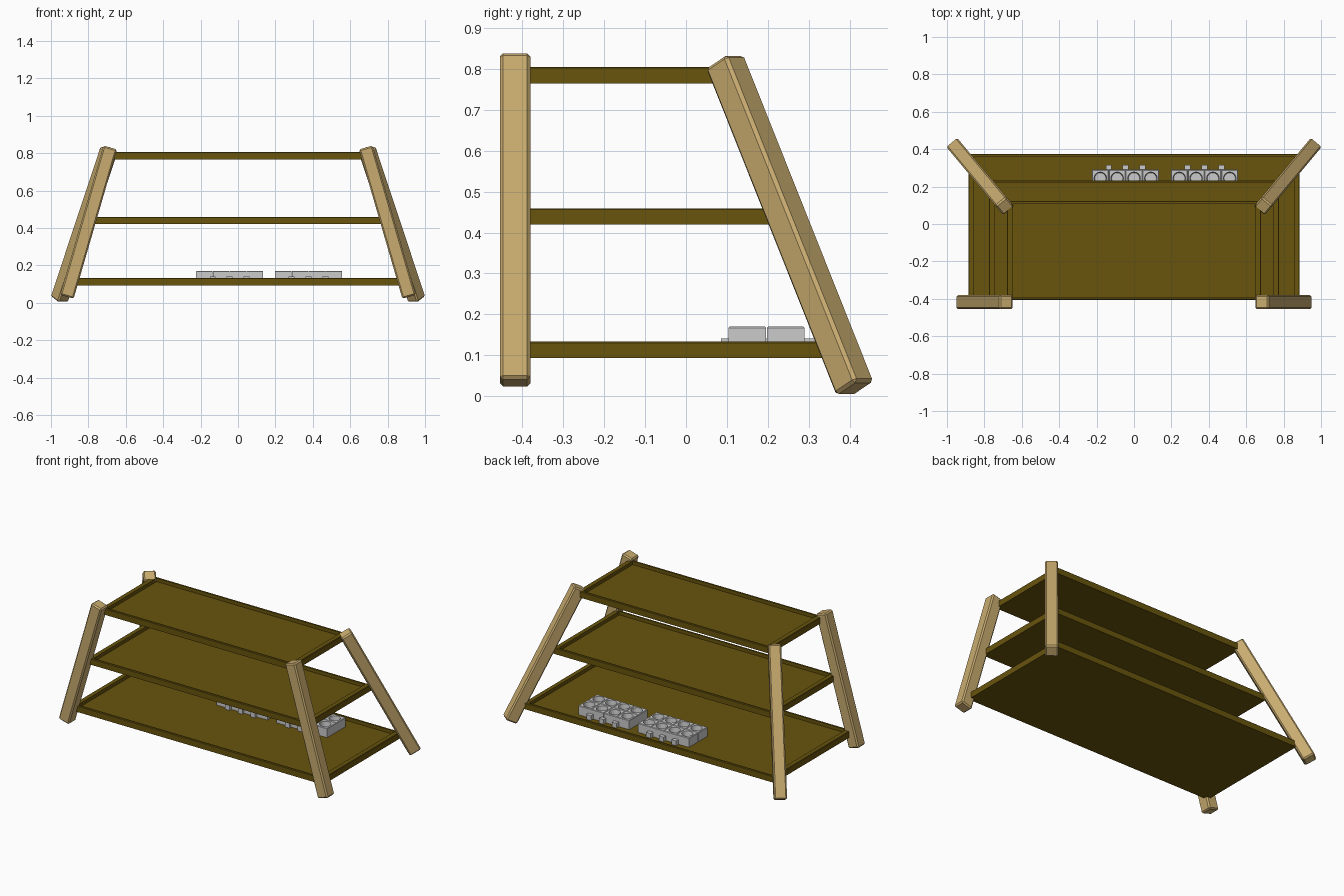
import bpy, bmesh, math
from mathutils import Matrix, Vector

if "Cube" in bpy.data.objects:
    bpy.data.objects.remove(bpy.data.objects["Cube"])


def material(name, rgb):
    m = bpy.data.materials.new(name)
    m.diffuse_color = (*rgb, 1)
    m.use_nodes = True
    m.node_tree.nodes["Principled BSDF"].inputs["Base Color"].default_value = m.diffuse_color
    return m


pale_wood = material("pale_wood", (0.58, 0.41, 0.16))
dark_wood = material("dark_wood", (0.14, 0.09, 0.004))


def finish(bm, name, mat=None):
    bmesh.ops.recalc_face_normals(bm, faces=bm.faces)
    me = bpy.data.meshes.new(name)
    bm.to_mesh(me)
    bm.free()
    ob = bpy.data.objects.new(name, me)
    bpy.context.collection.objects.link(ob)
    if mat:
        me.materials.append(mat)
    return ob


def add_box(bm, lo, hi):
    lo, hi = Vector(lo), Vector(hi)
    mtx = Matrix.Translation((lo + hi) / 2) @ Matrix.Diagonal((*(hi - lo), 1))
    return bmesh.ops.create_cube(bm, size=1, matrix=mtx)["verts"]


def loft(bm, rings):
    # joins closed loops with quads and caps both ends
    loops = [[bm.verts.new(p) for p in r] for r in rings]
    n = len(loops[0])
    for a, b in zip(loops, loops[1:]):
        for i in range(n):
            bm.faces.new((a[i], a[(i + 1) % n], b[(i + 1) % n], b[i]))
    bm.faces.new(loops[0])
    bm.faces.new(loops[-1])


# Legs: square chamfered posts leaning between two end points
def leg(name, foot, head):
    foot, head = Vector(foot), Vector(head)
    axis = (head - foot).normalized()
    side = Vector((0, 0, 1)).cross(axis).normalized()
    rot = Matrix((side.cross(axis), side, axis)).transposed().to_4x4()
    mtx = (Matrix.Translation((foot + head) / 2) @ rot
           @ Matrix.Diagonal((0.075, 0.075, (head - foot).length, 1)))
    bm = bmesh.new()
    bmesh.ops.create_cube(bm, size=1, matrix=mtx)
    bmesh.ops.bevel(bm, geom=list(bm.edges), offset=0.008, segments=1, affect='EDGES')
    finish(bm, name, pale_wood)


for s, side in ((-1, "left"), (1, "right")):
    leg("front_leg_" + side, (s * 0.915, -0.418, 0.032), (s * 0.683, -0.418, 0.83))
    leg("rear_leg_" + side, (s * 0.955, 0.413, 0.019), (s * 0.69, 0.095, 0.818))


# Shelves: shallow trays with a raised rim
def shelf(name, half, back, z0, z1):
    front, rx, ry = -0.405, 0.03, 0.014

    def rect(dx, dy, z):
        return [(-half + dx, front + dy, z), (half - dx, front + dy, z),
                (half - dx, back - dy, z), (-half + dx, back - dy, z)]
    bm = bmesh.new()
    loft(bm, [rect(0, 0, z0), rect(0, 0, z1 - 0.003), rect(0.003, 0.003, z1),
              rect(rx, ry, z1), rect(rx, ry, z1 - 0.022)])
    finish(bm, name, dark_wood)


shelf("bottom_shelf", 0.885, 0.375, 0.093, 0.133)
shelf("middle_shelf", 0.775, 0.232, 0.42, 0.459)
shelf("top_shelf", 0.68, 0.122, 0.765, 0.805)


# Grey cup trays: two rows of four square cups with round wells and edge tabs
def cup_tray(name, x0):
    bm = bmesh.new()
    pitch, floor, top = 0.09, 0.111, 0.17
    angles = [2 * math.pi * i / 16 for i in range(16)]

    def square(cx, cy, h, z):
        return [(cx + h * math.cos(a) / max(abs(math.cos(a)), abs(math.sin(a))),
                 cy + h * 1.04 * math.sin(a) / max(abs(math.cos(a)), abs(math.sin(a))), z)
                for a in angles]

    def circle(cx, cy, r, z):
        return [(cx + r * math.cos(a), cy + r * math.sin(a), z) for a in angles]

    for y in (0.15, 0.244):
        for i in range(4):
            x = x0 + pitch * (i + 0.5)
            loft(bm, [square(x, y, 0.0445, floor), square(x, y, 0.0445, top - 0.003),
                      square(x, y, 0.0415, top), circle(x, y, 0.034, top),
                      circle(x, y, 0.030, top - 0.035)])
    for i in (1, 2, 3):
        x = x0 + pitch * i
        add_box(bm, (x - 0.016, 0.085, floor), (x + 0.016, 0.315, 0.141))
    finish(bm, name)


cup_tray("cup_tray_left", -0.225)
cup_tray("cup_tray_right", 0.197)
